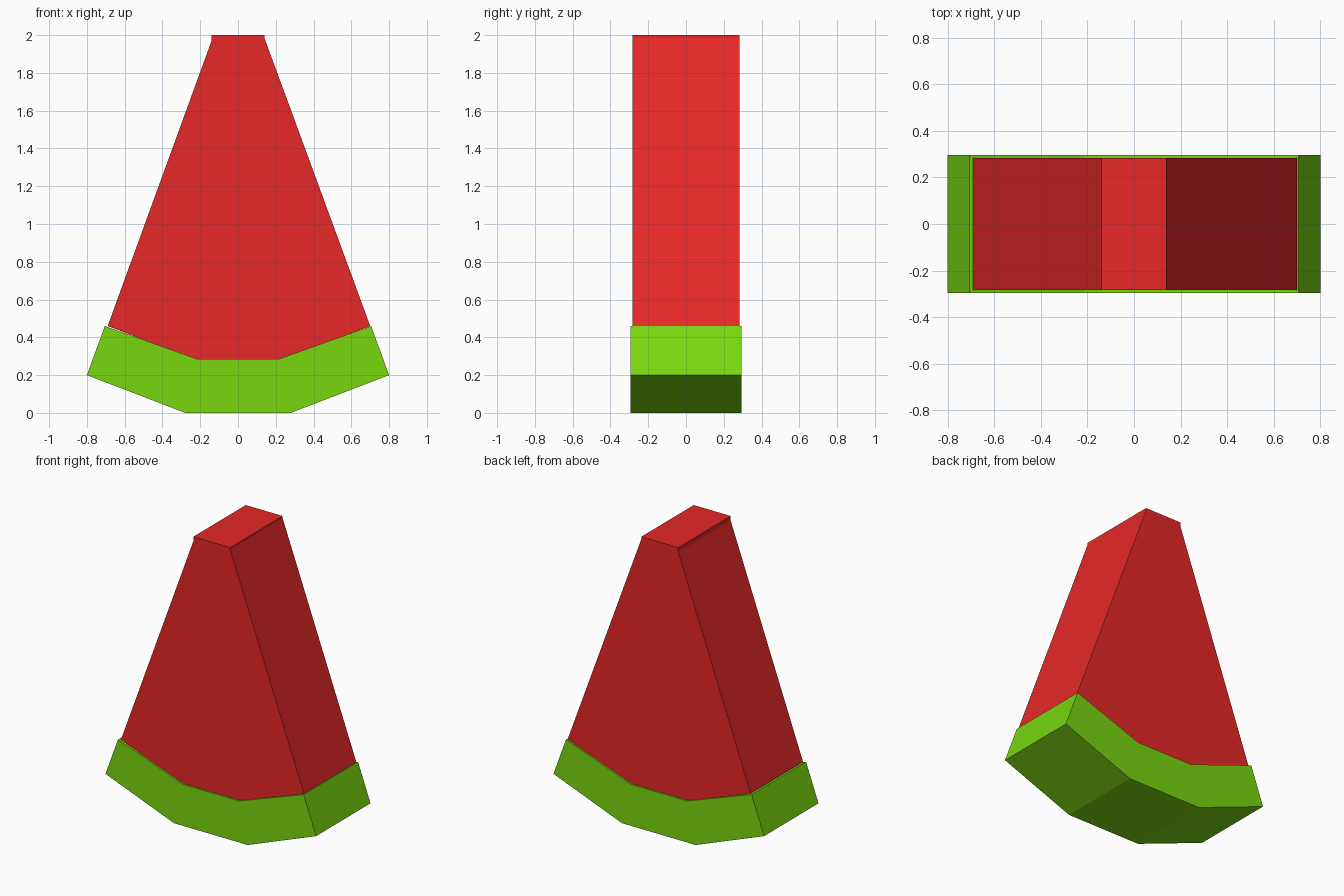
import bpy

if "Cube" in bpy.data.objects:
    bpy.data.objects.remove(bpy.data.objects["Cube"])


def linear(c):
    c /= 255
    return c / 12.92 if c <= 0.04045 else ((c + 0.055) / 1.055) ** 2.4


def material(name, rgb):
    m = bpy.data.materials.new(name)
    m.diffuse_color = (*[linear(c) for c in rgb], 1)
    m.use_nodes = True
    m.node_tree.nodes["Principled BSDF"].inputs["Base Color"].default_value = m.diffuse_color
    return m


def slab(name, profile, half_depth, mat):
    """Extrude an x/z outline (counter-clockwise seen from the front) along y."""
    n = len(profile)
    verts = [(x, y, z) for y in (-half_depth, half_depth) for x, z in profile]
    faces = [tuple(range(n)), tuple(reversed(range(n, 2 * n)))]
    faces += [(i, i + n, (i + 1) % n + n, (i + 1) % n) for i in range(n)]
    mesh = bpy.data.meshes.new(name)
    mesh.from_pydata(verts, [], faces)
    mesh.materials.append(mat)
    obj = bpy.data.objects.new(name, mesh)
    bpy.context.collection.objects.link(obj)
    return obj


red = material("flesh red", (232, 40, 40))
green = material("rind green", (121, 214, 16))

# Tapered wedge of flesh with a blunt tip
slab("flesh", [(-0.22, 0.28), (0.22, 0.28), (0.70, 0.46), (0.14, 1.985),
               (0.14, 2.0), (-0.14, 2.0), (-0.14, 1.97), (-0.69, 0.46)],
     0.284, red)

# Three-segment curved rind, slightly deeper than the flesh
slab("rind", [(-0.28, 0.0), (0.28, 0.0), (0.80, 0.20), (0.705, 0.46),
              (0.215, 0.285), (-0.215, 0.285), (-0.705, 0.46), (-0.80, 0.20)],
     0.295, green)
